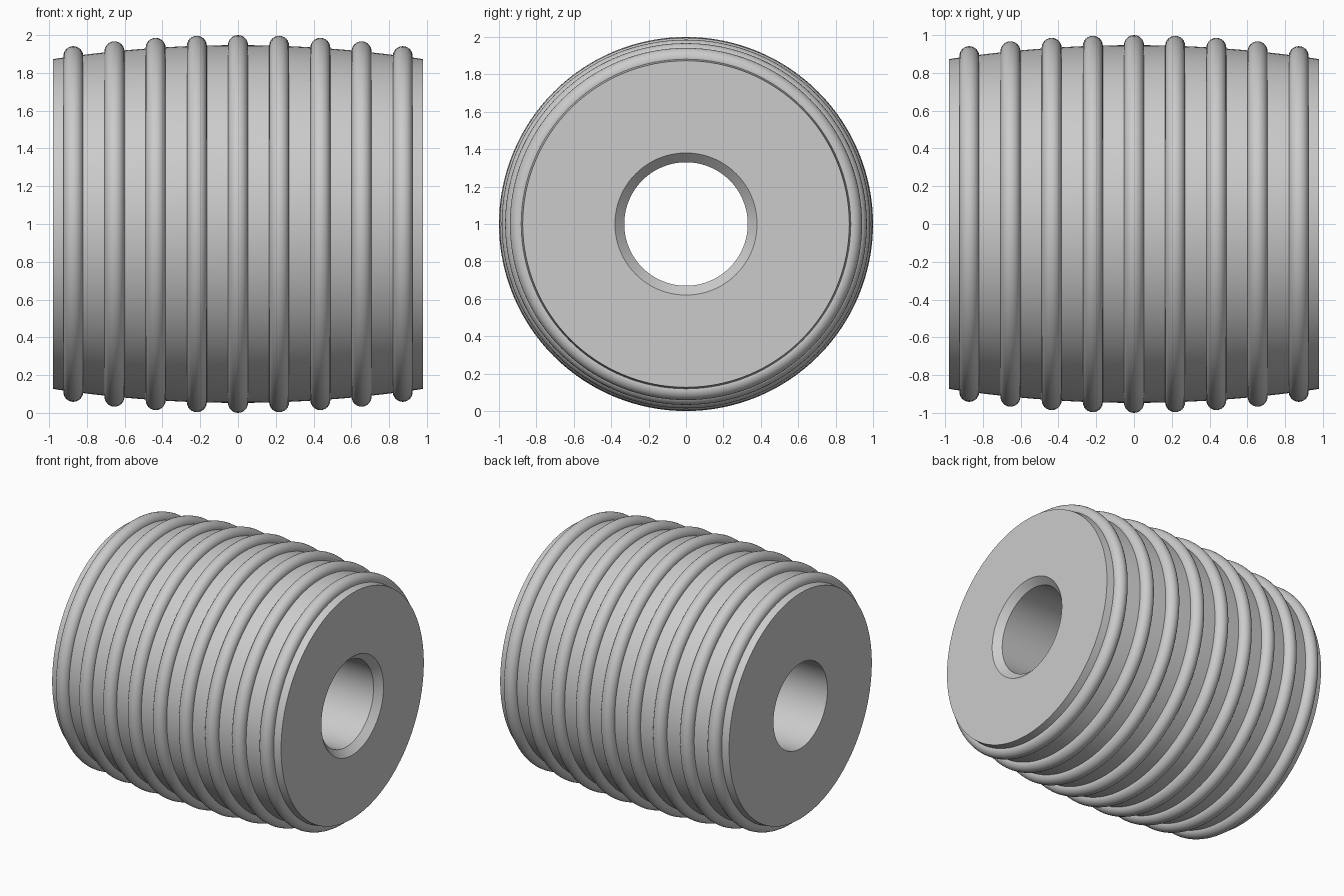
import bpy, bmesh, math
from mathutils import Matrix, Vector

if "Cube" in bpy.data.objects:
    bpy.data.objects.remove(bpy.data.objects["Cube"], do_unlink=True)

HALF_LENGTH = 0.98
CENTRE_RADIUS = 0.947
CROWN = 0.074          # loss of radius from the middle to each end
BORE = 0.33
CHAMFER = 0.05
RIB = 0.053
RIB_SPACING = 0.218
SEGMENTS = 128

grey = bpy.data.materials.new("plain_grey")
grey.use_nodes = True
colour = (0.6, 0.6, 0.6, 1)
grey.diffuse_color = colour
grey.node_tree.nodes["Principled BSDF"].inputs["Base Color"].default_value = colour


def drum_radius(x):
    return CENTRE_RADIUS - CROWN * (x / HALF_LENGTH) ** 2


def lathe(name, profile):
    """Revolve a closed (x, radius) profile around the x axis."""
    bm = bmesh.new()
    rings = []
    for i in range(SEGMENTS):
        turn = Matrix.Rotation(math.tau * i / SEGMENTS, 3, 'X')
        rings.append([bm.verts.new(turn @ Vector((x, 0, r))) for x, r in profile])
    for i, ring in enumerate(rings):
        following = rings[(i + 1) % SEGMENTS]
        for j in range(len(profile)):
            k = (j + 1) % len(profile)
            bm.faces.new((ring[j], ring[k], following[k], following[j]))
    bmesh.ops.recalc_face_normals(bm, faces=bm.faces)
    mesh = bpy.data.meshes.new(name)
    bm.to_mesh(mesh)
    bm.free()
    mesh.materials.append(grey)
    obj = bpy.data.objects.new(name, mesh)
    obj.location.z = 1
    bpy.context.collection.objects.link(obj)
    bpy.ops.object.select_all(action='DESELECT')
    obj.select_set(True)
    bpy.context.view_layer.objects.active = obj
    bpy.ops.object.shade_smooth_by_angle(angle=math.radians(30))
    return obj


# Crowned drum with a through bore, chamfered at the +x end only
steps = 32
outline = []
for i in range(steps + 1):
    x = HALF_LENGTH * (2 * i / steps - 1)
    outline.append((x, drum_radius(x)))
outline += [(HALF_LENGTH, BORE + CHAMFER), (HALF_LENGTH - CHAMFER, BORE),
            (-HALF_LENGTH, BORE)]
lathe("drum", outline)

# Nine round ribs sitting on the crowned surface
for n in range(-4, 5):
    x = n * RIB_SPACING
    section = [(x + RIB * math.cos(math.tau * k / 24),
                drum_radius(x) + RIB * math.sin(math.tau * k / 24))
               for k in range(24)]
    lathe(f"rib_{n + 5}", section)
